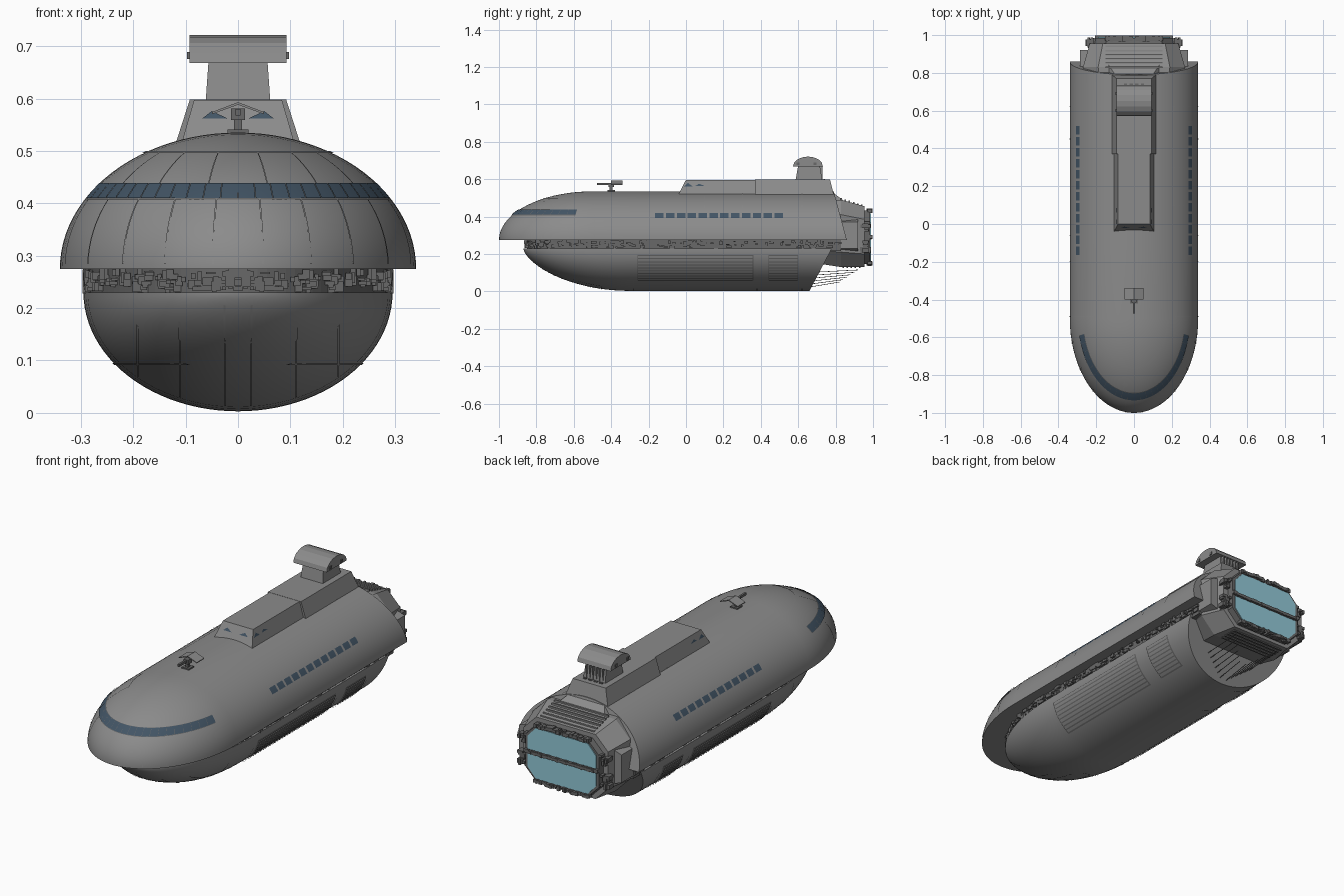
import bpy, bmesh, math, random
from math import sin, cos, pi, sqrt, radians
from mathutils import Vector

random.seed(4)
if "Cube" in bpy.data.objects:
    bpy.data.objects.remove(bpy.data.objects["Cube"])


def material(name, rgb):
    m = bpy.data.materials.new(name)
    m.use_nodes = True
    m.diffuse_color = (*rgb, 1)
    m.node_tree.nodes["Principled BSDF"].inputs["Base Color"].default_value = (*rgb, 1)
    return m


HULL = material("hull grey", (.26, .26, .26))
TRIM = material("machinery grey", (.14, .14, .14))
GLASS = material("window blue", (.055, .09, .13))
GLOW = material("engine cyan", (.29, .59, .69))


def finish(name, bm, mat, smooth=False, mirror=False):
    me = bpy.data.meshes.new(name)
    bm.to_mesh(me)
    bm.free()
    ob = bpy.data.objects.new(name, me)
    bpy.context.collection.objects.link(ob)
    me.materials.append(mat)
    if mirror:
        ob.modifiers.new("mirror", "MIRROR")
    if smooth:
        bpy.context.view_layer.objects.active = ob
        ob.select_set(True)
        bpy.ops.object.shade_smooth_by_angle(angle=radians(35))
        ob.select_set(False)
    return ob


def loft(name, rings, mat, smooth=False, mirror=False):
    """Skin closed rings of equal size and cap both ends."""
    bm = bmesh.new()
    vr = [[bm.verts.new(p) for p in r] for r in rings]
    n = len(vr[0])
    for a, b in zip(vr, vr[1:]):
        for i in range(n):
            j = (i + 1) % n
            bm.faces.new((a[i], a[j], b[j], b[i]))
    bm.faces.new(vr[0])
    bm.faces.new(vr[-1])
    bmesh.ops.recalc_face_normals(bm, faces=bm.faces)
    return finish(name, bm, mat, smooth, mirror)


def patches(name, fn, rects, mat, offset, n=(10, 10)):
    """Thin mirrored plates lying on a surface fn(u, v, offset)."""
    bm = bmesh.new()
    for u0, u1, v0, v1 in rects:
        g = [[bm.verts.new(fn(u0 + (u1 - u0) * i / n[0], v0 + (v1 - v0) * j / n[1], offset))
              for j in range(n[1] + 1)] for i in range(n[0] + 1)]
        for i in range(n[0]):
            for j in range(n[1]):
                f = bm.faces.new((g[i][j], g[i + 1][j], g[i + 1][j + 1], g[i][j + 1]))
                f.smooth = True
                f.normal_update()
                c = f.calc_center_median()
                if f.normal.dot(c - Vector((0, max(c.y, -.4), .26))) < 0:
                    f.normal_flip()
    return finish(name, bm, mat, False, True)


def boxes(name, items, mat, mirror=False):
    bm = bmesh.new()
    for centre, size in items:
        vs = bmesh.ops.create_cube(bm, size=1)["verts"]
        for v in vs:
            v.co = Vector(centre) + Vector([a * b for a, b in zip(v.co, size)])
    return finish(name, bm, mat, False, mirror)


# Hull surfaces
def taper(y, start, length):
    return 1 if y >= start else sqrt(max(0, 1 - ((start - y) / length) ** 2))


def upper(y, a, o=0):
    s = taper(y, -.5, .5)
    return ((.34 * s + o) * cos(a), y, .275 + (.26 * s + o) * sin(a))


def lower(y, a, o=0):
    s = taper(y, -.3, .57)
    return ((.295 * s + o) * cos(a), y, .23 - (.227 * s ** 1.3 + o) * sin(a))


def lower_level(y, z, o):
    return lower(y, math.asin(min(1, (.23 - z) / (.227 * taper(y, -.3, .57) ** 1.3))), o)


def lower_strip(x, y, o):
    return lower(y, math.acos(min(1, x / (.295 * taper(y, -.3, .57)))), o)


def nose(t, z, o=0):
    f = sqrt(1 - ((z - .275) / .26) ** 2)
    return ((.34 * f + o) * sin(t), -.5 - (.5 * f + o) * cos(t), z + o * .6)


arc = [pi * i / 48 for i in range(49)]
bow = [pi / 2 * (.02 + .98 * i / 18) for i in range(19)]

rings = [[upper(-.5 - .5 * cos(t), a) for a in arc] for t in bow]
rings += [[upper(y, a) for a in arc] for y in (-.1, .3, .7)]
rings += [[upper(.86 - .07 * sin(a), a) for a in arc]]
loft("upper_hull", rings, HULL, True)

rings = [[lower(-.3 - .57 * cos(t), a) for a in arc] for t in bow]
rings += [[lower(y, a) for a in arc] for y in (0, .3, .6)]
rings += [[lower(.78 - .12 * sin(a), a) for a in arc]]
loft("lower_hull", rings, HULL, True)

# Machinery band between the two hulls
plan = [(.285 * sin(t), -.3 - .55 * cos(t)) for t in [pi / 2 * i / 24 for i in range(25)]] + [(.285, .83)]
plan += [(-x, y) for x, y in reversed(plan[1:])]
loft("machinery_band", [[(x, y, z) for x, y in plan] for z in (.215, .28)], TRIM)
bits = []
for k in range(260):
    if k % 2:
        t = random.uniform(0, pi / 2)
        x, y = .286 * sin(t), -.3 - .552 * cos(t)
    else:
        x, y = .287, random.uniform(-.3, .82)
    bits.append(((x, y, random.uniform(.236, .268)),
                 (random.uniform(.006, .02), random.uniform(.008, .03), random.uniform(.004, .02))))
boxes("band_fittings", bits, TRIM, True)

# Hull panel seams
w = .0018
R = pi / 180
rects = [(y - w, y + w, a * R, b * R) for y, a, b in
         [(-.49, 0, 52), (-.2, 0, 60), (.1, 38, 68), (.3, 38, 75), (.62, 0, 70), (.45, 0, 24), (-.06, 0, 24)]]
rects += [(a, b, (d - .35) * R, (d + .35) * R) for a, b, d in
          [(-.2, .1, 60), (.1, .62, 52), (.3, .78, 66), (-.08, .55, 42), (.62, .8, 30)]]
patches("upper_seams", upper, rects, HULL, .002, n=(4, 30))
rects = [(t * R - w * 3, t * R + w * 3, .283, .408) for t in (8, 24, 40, 57, 75)]
rects += [(t * R - w * 3, t * R + w * 3, .437, .497) for t in (12, 34, 55, 76)]
rects += [(0, 88 * R, .495, .499)]
patches("nose_seams", nose, rects, HULL, .002, n=(20, 8))
patches("lower_ring_seams", lower, [(y - w, y + w, 3 * R, 88 * R) for y in (-.45, -.28, .38, .62)],
        HULL, .002, n=(2, 24))
patches("lower_long_seams", lower_level, [(-.69, -.3, .093, .096)], HULL, .002, n=(24, 2))
patches("lower_nose_seams", lower_strip, [(x - w, x + w, a, -.46) for x, a in
                                          ((.025, -.86), (.11, -.8), (.19, -.7))], HULL, .002, n=(2, 24))

# Bridge window wrapping the nose
patches("nose_window_frame", nose, [(0, 78 * R, .406, .437)], TRIM, .002, n=(30, 3))
patches("nose_windows", nose, [((6.5 * i + .1) * R, (6.5 * i + 6.4) * R, .408, .436) for i in range(12)],
        GLASS, .004, n=(4, 3))

# Side window rows
patches("side_window_frame", upper, [(-.175, .545, 24.5 * R, 36 * R)], HULL, .002)
patches("side_windows", upper, [(-.165 + .058 * i, -.12 + .058 * i, 26.5 * R, 33 * R) for i in range(12)],
        GLASS, .004, n=(2, 4))

# Side louvres on the lower hull
bays = [(-.26, .36), (.44, .6)]
patches("louvre_recess", lower, [(a, b, 9 * R, 49 * R) for a, b in bays], TRIM, .002)
patches("louvre_slats", lower, [(a + .004, b - .004, (10 + 4.3 * i) * R, (12.9 + 4.3 * i) * R)
                                for a, b in bays for i in range(9)], HULL, .006, n=(4, 3))


# Deckhouse on the spine
def rect(hw, y0, y1, z):
    return [(-hw, y0, z), (hw, y0, z), (hw, y1, z), (-hw, y1, z)]


loft("deckhouse_front", [rect(.112, -.05, .4, .5), rect(.084, .0, .4, .597)], HULL)
loft("deckhouse_rear", [rect(.13, .37, .8, .48), rect(.092, .37, .77, .598)], HULL)
boxes("roof_vents", [((-.045 + .03 * i, .74, .598), (.018, .008, .006)) for i in range(4)], TRIM)


# Triangular deckhouse windows on the sloped front and the sides
def front_slope(x, z):
    return (x, -.05 + .05 * (z - .5) / .097 - .003, z)


def side_slope(y, z):
    return (.115 - .0289 * (z - .5) / .097, y, z)


bm = bmesh.new()
for fn, corners in ((front_slope, [(.02, .562), (.068, .562), (.05, .576)]),
                    (side_slope, [(-.01, .562), (.035, .562), (.01, .58)]),
                    (side_slope, [(.05, .564), (.1, .564), (.07, .576)])):
    bm.faces.new([bm.verts.new(fn(*c)) for c in corners])
finish("deckhouse_windows", bm, GLASS, mirror=True)

# Tower with an arched cap
loft("tower", [rect(.062, .585, .73, .59), rect(.056, .6, .715, .675)], HULL)
boxes("tower_ribs", [((-.045 + .018 * i, .722, .633), (.006, .016, .07)) for i in range(6)], HULL)
cap = [(.652 + .08 * cos(a), .668 + .053 * sin(a)) for a in [pi * i / 8 for i in range(9)]]
loft("tower_cap", [[(x, y, z) for y, z in cap] for x in (-.093, .093)], HULL)
boxes("tower_cap_fittings", [((.094, y, .682), (.006, .016, .014)) for y in (.6, .69)], TRIM, True)

# Dorsal sensor
boxes("sensor_post", [((0, -.4, .555), (.016, .016, .05)), ((0, -.4, .537), (.04, .04, .008))], TRIM)
loft("sensor_plate", [[(-.05, y, .57), (0, y, .588), (.05, y, .57), (.05, y, .574), (0, y, .593), (-.05, y, .574)]
                      for y in (-.4, -.34)], HULL)
boxes("sensor_barrel", [((0, -.43, .574), (.01, .09, .012)), ((0, -.4, .57), (.026, .03, .022))], TRIM)


# Engine block
def octagon(hw, z0, z1, c, y):
    return [(hw, y, z0 + c), (hw, y, z1 - c), (hw - c, y, z1), (c - hw, y, z1),
            (-hw, y, z1 - c), (-hw, y, z0 + c), (c - hw, y, z0), (hw - c, y, z0)]


loft("engine_block", [octagon(.24, .15, .49, .07, .7), octagon(.27, .13, .49, .08, .83),
                      octagon(.235, .13, .455, .07, .955)], HULL)
loft("engine_rim", [octagon(.21, .145, .435, .06, .94), octagon(.205, .15, .43, .06, .985)], TRIM)
loft("engine_side_pods", [[(x, y, z) for x, z in ((.2, .2), (.2, .4), (.285, .37), (.285, .23))]
                          for y in (.82, .92)], HULL, mirror=True)
boxes("engine_top_slats", [((0, .83 + .022 * i, .492 - .007 * i), (.3, .008, .014)) for i in range(6)], HULL)
boxes("engine_lower_slats", [((0, .84 + .022 * i, .129), (.3, .008, .01)) for i in range(5)], TRIM)
loft("tail_deck", [rect(.1, .7, .79, .525), rect(.14, .7, .85, .48)], HULL)

# Glowing exhausts and the bar between them
for name, z, d in (("upper_exhaust", .302, 1), ("lower_exhaust", .278, -1)):
    loft(name, [[(-.19, y, z), (.19, y, z), (.19, y, z + .065 * d), (.145, y, z + .115 * d),
                 (-.145, y, z + .115 * d), (-.19, y, z + .065 * d)] for y in (.98, .989)], GLOW)
boxes("exhaust_bar", [((0, .985, .29), (.4, .024, .014))], TRIM)
bits = []
for k in range(26):
    x = random.uniform(0, .2)
    for z in (.15, .29, .43):
        cx = x * (1 if z == .29 else .75)
        bits.append(((cx, .982, z + random.uniform(-.005, .005)),
                     (random.uniform(.006, .02), random.uniform(.015, .034), random.uniform(.008, .02))))
for k in range(22):
    z = random.choice((random.uniform(.2, .27), random.uniform(.31, .38)))
    bits.append(((random.uniform(.205, .25), .96, z),
                 (random.uniform(.01, .03), random.uniform(.02, .06), random.uniform(.008, .024))))
boxes("engine_fittings", bits, TRIM, True)

# Trailing rods under the tail
rods = bpy.data.curves.new("tail_rods", "CURVE")
rods.dimensions = "3D"
rods.bevel_depth = .0018
rods.bevel_resolution = 1
for side in (-1, 1):
    for i in range(6):
        sp = rods.splines.new("POLY")
        sp.points.add(1)
        x = side * (.02 + .022 * i)
        sp.points[0].co = (x, .64, .02 + .016 * i, 1)
        sp.points[1].co = (x, .82 + .02 * i, .05 + .013 * i, 1)
rods.materials.append(TRIM)
bpy.context.collection.objects.link(bpy.data.objects.new("tail_rods", rods))
